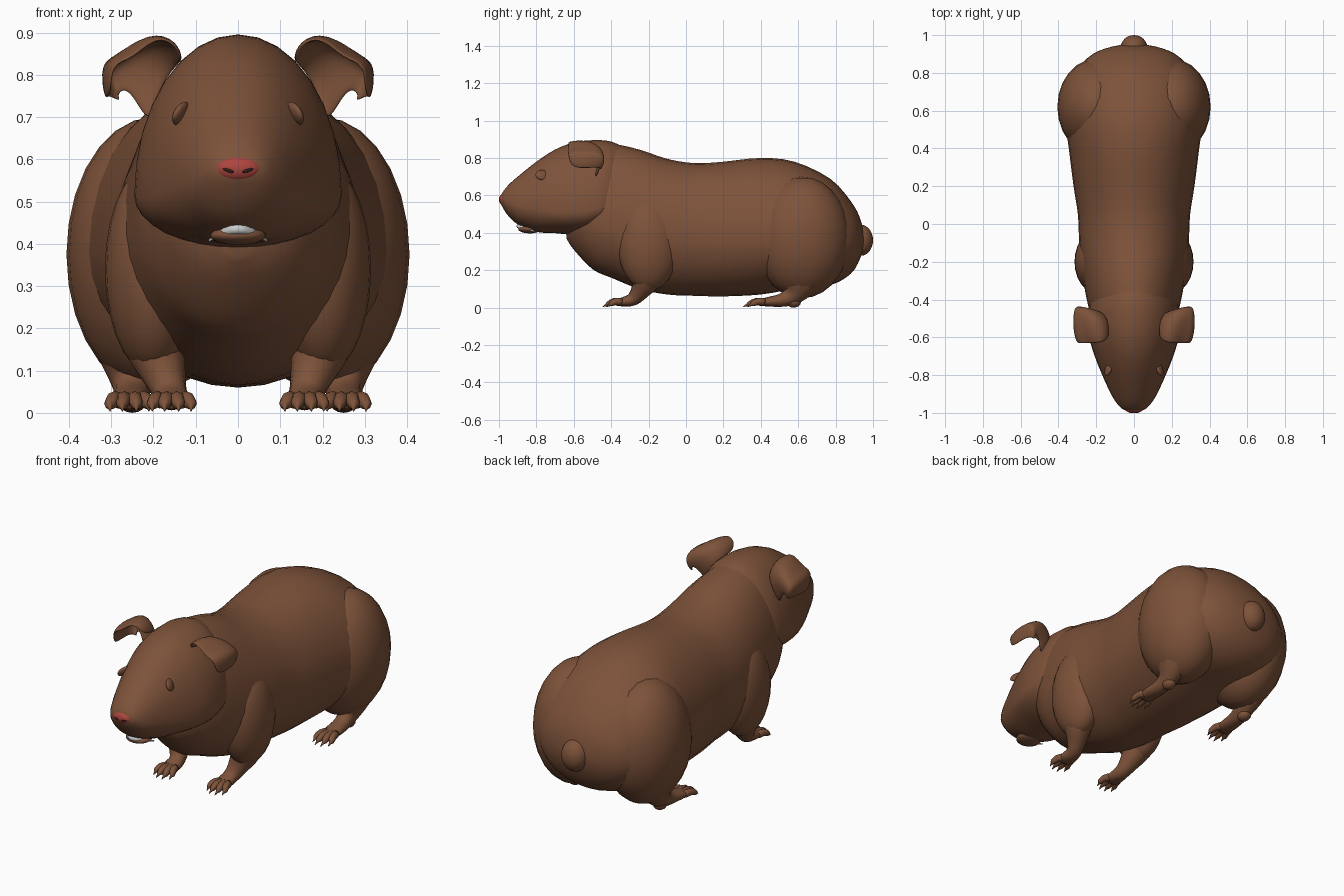
import bpy, bmesh, math
from mathutils import Vector, Matrix

if "Cube" in bpy.data.objects:
    bpy.data.objects.remove(bpy.data.objects["Cube"])


def material(name, rgb):
    m = bpy.data.materials.new(name)
    m.diffuse_color = (*rgb, 1)
    m.use_nodes = True
    m.node_tree.nodes["Principled BSDF"].inputs["Base Color"].default_value = m.diffuse_color
    return m


FUR = material("fur", (0.205, 0.085, 0.042))
RED = material("nose_red", (0.42, 0.06, 0.05))
DARK = material("dark", (0.03, 0.012, 0.01))
WHITE = material("white", (0.8, 0.8, 0.8))


def finish(bm, name, mat=FUR, mirror=False, subsurf=0, thick=0):
    bmesh.ops.recalc_face_normals(bm, faces=bm.faces)
    me = bpy.data.meshes.new(name)
    bm.to_mesh(me)
    bm.free()
    ob = bpy.data.objects.new(name, me)
    bpy.context.collection.objects.link(ob)
    me.materials.append(mat)
    for p in me.polygons:
        p.use_smooth = True
    if thick:
        mod = ob.modifiers.new("thickness", 'SOLIDIFY')
        mod.thickness = thick
        mod.offset = 0
    if subsurf:
        mod = ob.modifiers.new("smooth", 'SUBSURF')
        mod.levels = mod.render_levels = subsurf
    if mirror:
        ob.modifiers.new("mirror", 'MIRROR')
    return ob


def smooth_rows(rows, steps):
    """Catmull-Rom interpolation of tuples."""
    pts = [Vector(r) for r in rows]
    out = []
    for i in range(len(pts) - 1):
        a, b, c, d = pts[max(i - 1, 0)], pts[i], pts[i + 1], pts[min(i + 2, len(pts) - 1)]
        for k in range(steps):
            t = k / steps
            out.append(b + 0.5 * t * ((c - a) + t * ((2 * a - 5 * b + 4 * c - d) + t * (3 * b - a - 3 * c + d))))
    return out + [pts[-1]]


def skin(bm, rings):
    vs = [[bm.verts.new(p) for p in r] for r in rings]
    n = len(vs[0])
    for a, b in zip(vs, vs[1:]):
        for i in range(n):
            j = (i + 1) % n
            bm.faces.new((a[i], a[j], b[j], b[i]))
    bm.faces.new(vs[0])
    bm.faces.new(vs[-1])


def loft(name, sections, n=32, steps=3):
    """Sections along y: (y, top z, bottom z, half width, z of widest point)."""
    rings = []
    for y, zt, zb, w, zw in smooth_rows(sections, steps):
        ring = []
        for i in range(n):
            a = 2 * math.pi * i / n
            s = math.sin(a)
            ring.append((w * math.cos(a), y, zw + s * ((zt - zw) if s > 0 else (zw - zb))))
        rings.append(ring)
    bm = bmesh.new()
    skin(bm, rings)
    return finish(bm, name)


def tube(bm, path, n=12, steps=3):
    """Path rows: (x, y, z, sideways radius, other radius)."""
    rows = smooth_rows(path, steps)
    cs = [Vector(r[:3]) for r in rows]
    rings = []
    for i, r in enumerate(rows):
        t = (cs[min(i + 1, len(cs) - 1)] - cs[max(i - 1, 0)]).normalized()
        up = t.cross(Vector((1, 0, 0))).normalized()
        side = up.cross(t)
        rings.append([cs[i] + side * r[3] * math.cos(2 * math.pi * k / n)
                      + up * r[4] * math.sin(2 * math.pi * k / n) for k in range(n)])
    skin(bm, rings)


def ball(bm, c, r, rot=None, u=24, v=14):
    m = Matrix.Translation(c) @ (rot or Matrix()) @ Matrix.Diagonal((*r, 1))
    bmesh.ops.create_uvsphere(bm, u_segments=u, v_segments=v, radius=1, matrix=m)


def ball_part(name, c, r, mat=FUR, mirror=False, rot=None):
    bm = bmesh.new()
    ball(bm, c, r, rot)
    return finish(bm, name, mat, mirror)


# Body and head
loft("body", [
    (-.64, .62, .37, .05, .48), (-.60, .75, .31, .15, .48), (-.50, .85, .205, .22, .47),
    (-.40, .875, .16, .25, .44), (-.25, .845, .10, .275, .41), (-.10, .795, .07, .29, .40),
    (.05, .772, .063, .297, .39), (.20, .78, .06, .32, .38), (.40, .80, .07, .345, .38),
    (.58, .78, .10, .365, .38), (.77, .69, .12, .33, .37), (.88, .57, .18, .245, .36),
    (.93, .48, .26, .15, .36), (.955, .38, .34, .03, .36)])
loft("head", [
    (-.992, .59, .56, .02, .575), (-.98, .617, .535, .06, .575), (-.95, .655, .49, .09, .56),
    (-.90, .70, .445, .122, .545), (-.80, .78, .405, .168, .53), (-.70, .845, .398, .208, .51),
    (-.60, .883, .39, .237, .51), (-.50, .895, .40, .245, .52), (-.40, .888, .47, .22, .56),
    (-.30, .84, .62, .10, .70)])

# Nose, nostrils, eyes
ball_part("nose", (0, -.972, .578), (.055, .028, .031), RED)
ball_part("nostrils", (.026, -.992, .575), (.018, .006, .005), DARK, True,
          Matrix.Rotation(math.radians(-18), 4, 'Y') @ Matrix.Rotation(math.radians(22), 4, 'Z'))
ball_part("eyes", (.134, -.765, .708), (.014, .042, .03), FUR, True,
          Matrix.Rotation(math.radians(20), 4, 'Z') @ Matrix.Rotation(math.radians(-25), 4, 'Y'))

# Mouth: pale curved lip above the lower jaw
bm = bmesh.new()
arc = []
for i in range(9):
    u = -1 + i / 4
    r = .003 + .009 * (1 - u * u)
    arc.append((.07 * u, -.895 + .085 * u * u, .435 - .028 * u * u, r, r))
rings = [[(x, y + r * math.cos(k * math.pi / 4), z + r * math.sin(k * math.pi / 4)) for k in range(8)]
         for x, y, z, r, _ in arc]
skin(bm, rings)
finish(bm, "teeth", WHITE)
ball_part("lower_lip", (0, -.835, .42), (.066, .062, .023))

# Folded ears: rows run from the base on the head to the drooping tip
ear = [
    [(.135, -.59, .83), (.135, -.50, .83), (.18, -.46, .78), (.205, -.49, .69)],
    [(.14, -.62, .87), (.16, -.52, .89), (.215, -.44, .84), (.225, -.48, .70)],
    [(.195, -.635, .895), (.215, -.53, .90), (.26, -.43, .85), (.25, -.46, .75)],
    [(.25, -.635, .835), (.285, -.54, .845), (.305, -.43, .83), (.27, -.45, .765)],
    [(.30, -.635, .83), (.325, -.55, .83), (.32, -.43, .81), (.285, -.45, .75)],
    [(.30, -.62, .75), (.315, -.55, .74), (.305, -.46, .75), (.275, -.46, .735)]]
bm = bmesh.new()
g = [[bm.verts.new(p) for p in row] for row in ear]
for a, b in zip(g, g[1:]):
    for i in range(3):
        bm.faces.new((a[i], a[i + 1], b[i + 1], b[i]))
finish(bm, "ears", mirror=True, subsurf=2, thick=.014)


def toes(bm, x, y, spread, length):
    """Four clawed toes fanning out towards the front."""
    for k, (o, l) in enumerate(((-1, .78), (-.36, 1), (.36, 1), (1, .8))):
        d = length * l
        x0, x1 = x + o * spread * .6, x + o * spread
        tube(bm, [(x0, y, .03, .018, .02), (x0 * .5 + x1 * .5, y - .4 * d, .032, .018, .019),
                  (x1, y - .7 * d, .02, .014, .014), (x1, y - .8 * d, .015, .007, .008),
                  (x1, y - d, .004, .001, .001)], n=8, steps=2)


# Front legs with shoulders
bm = bmesh.new()
ball(bm, (.20, -.20, .34), (.115, .165, .25))
tube(bm, [(.20, -.19, .26, .10, .12), (.195, -.21, .16, .075, .085), (.175, -.245, .09, .052, .052),
          (.16, -.285, .045, .04, .036), (.157, -.335, .031, .045, .025), (.157, -.37, .028, .04, .018)])
toes(bm, .157, -.345, .046, .10)
finish(bm, "front_legs", mirror=True)

# Hind legs with haunches
bm = bmesh.new()
ball(bm, (.20, .62, .375), (.206, .255, .325))
tube(bm, [(.25, .62, .22, .11, .17), (.25, .60, .13, .08, .11), (.25, .57, .07, .05, .06),
          (.252, .52, .042, .042, .038), (.255, .45, .032, .045, .027), (.257, .39, .028, .042, .018)])
ball(bm, (.25, .575, .03), (.035, .04, .03), u=12, v=8)
toes(bm, .257, .42, .046, .115)
finish(bm, "hind_legs", mirror=True)

# Tail stub
ball_part("tail", (0, .935, .36), (.07, .065, .083))
